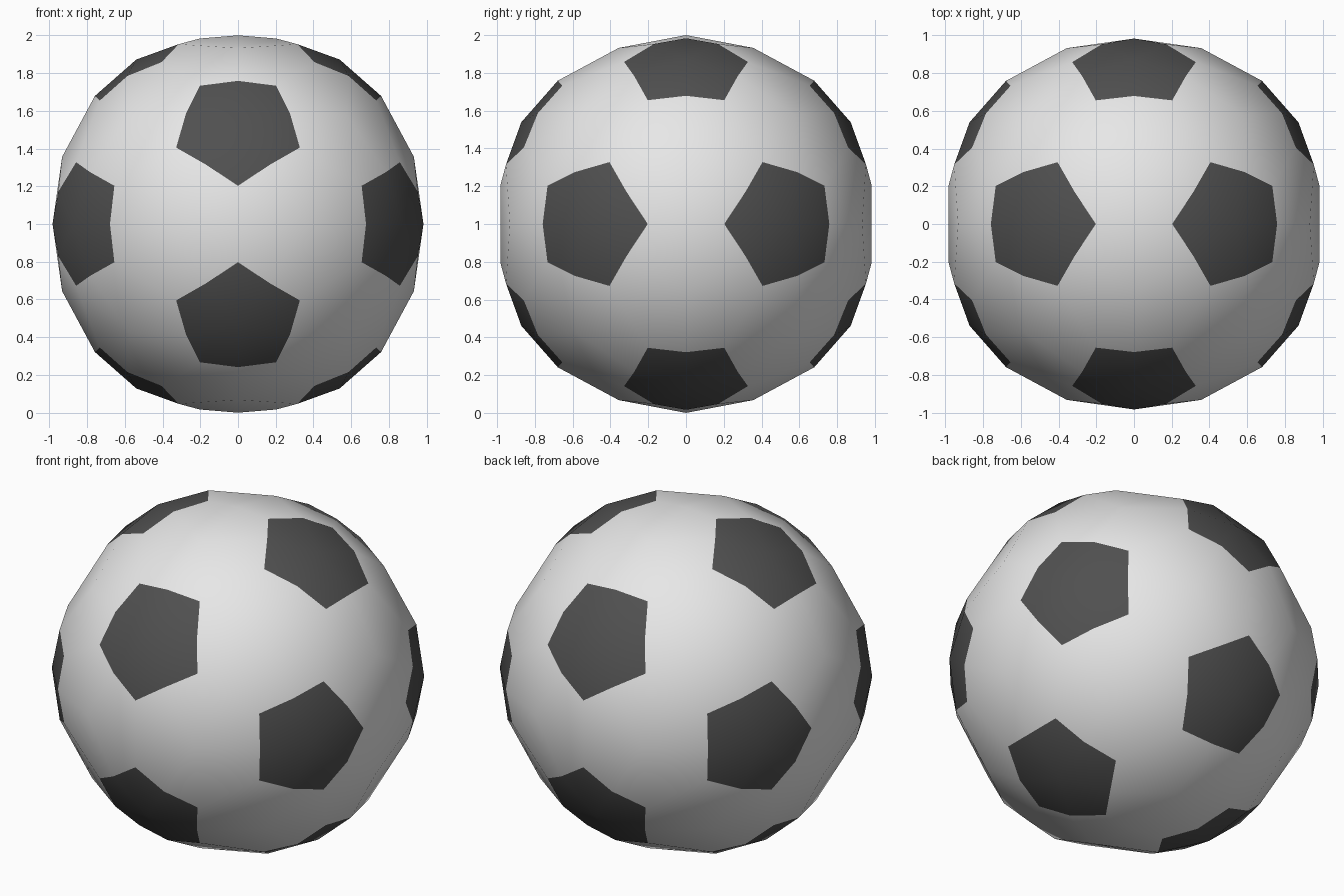
import bpy
import bmesh
from itertools import combinations
from mathutils import Vector

cube = bpy.data.objects.get("Cube")
if cube:
    bpy.data.objects.remove(cube, do_unlink=True)


def make_material(name, value):
    mat = bpy.data.materials.new(name)
    mat.use_nodes = True
    colour = (value, value, value, 1)
    mat.diffuse_color = colour
    mat.node_tree.nodes["Principled BSDF"].inputs["Base Color"].default_value = colour
    return mat


# Patch centres: the twelve corners of an icosahedron
PHI = (1 + 5 ** 0.5) / 2
centres = []
for s in (-1, 1):
    for t in (-PHI, PHI):
        centres += [Vector((0, t, s)), Vector((s, 0, t)), Vector((t, s, 0))]

PATCH_R, SEAM_R, CORNER_R, PANEL_R = 1.025, 1.018, 1.004, 0.998
WHITE, DARK = 0, 1

bm = bmesh.new()


def add_triangle(points, material):
    face = bm.faces.new([bm.verts.new(p) for p in points])
    face.material_index = material
    face.smooth = True
    # Turn the face outwards
    face.normal_update()
    if face.normal.dot(face.calc_center_median()) < 0:
        face.normal_flip()


def corner(a, b):
    """Patch corner a third of the way from a to b."""
    return (2 * a + b).normalized() * CORNER_R


def panel_seam(a, b):
    """Middle of the seam between two light panels."""
    mid = (corner(a, b) + corner(b, a)) / 2
    return mid.normalized() if abs(mid.z) > 0.95 else mid


def adjacent(a, b):
    return (a - b).length < 2.1


# Each icosahedron face holds one light hexagon and a fifth of three dark patches
for trio in combinations(centres, 3):
    if not all(adjacent(a, b) for a, b in combinations(trio, 2)):
        continue
    hub = sum(trio, Vector()).normalized() * PANEL_R
    for i, a in enumerate(trio):
        b, c = trio[i - 1], trio[i - 2]
        bulge = (corner(a, b) + corner(a, c)).normalized() * SEAM_R
        for other in (b, c):
            k = corner(a, other)
            add_triangle((a.normalized() * PATCH_R, k, bulge), DARK)
            add_triangle((hub, k, bulge), WHITE)
            add_triangle((hub, k, panel_seam(a, other)), WHITE)

bmesh.ops.remove_doubles(bm, verts=bm.verts[:], dist=0.001)

# Ball object, resting on the ground
mesh = bpy.data.meshes.new("ball")
bm.to_mesh(mesh)
bm.free()
mesh.materials.append(make_material("white_panels", 0.8))
mesh.materials.append(make_material("dark_patches", 0.08))
mesh.normals_split_custom_set_from_vertices([v.co.normalized() for v in mesh.vertices])
ball = bpy.data.objects.new("ball", mesh)
ball.location.z = 1
bpy.context.collection.objects.link(ball)
